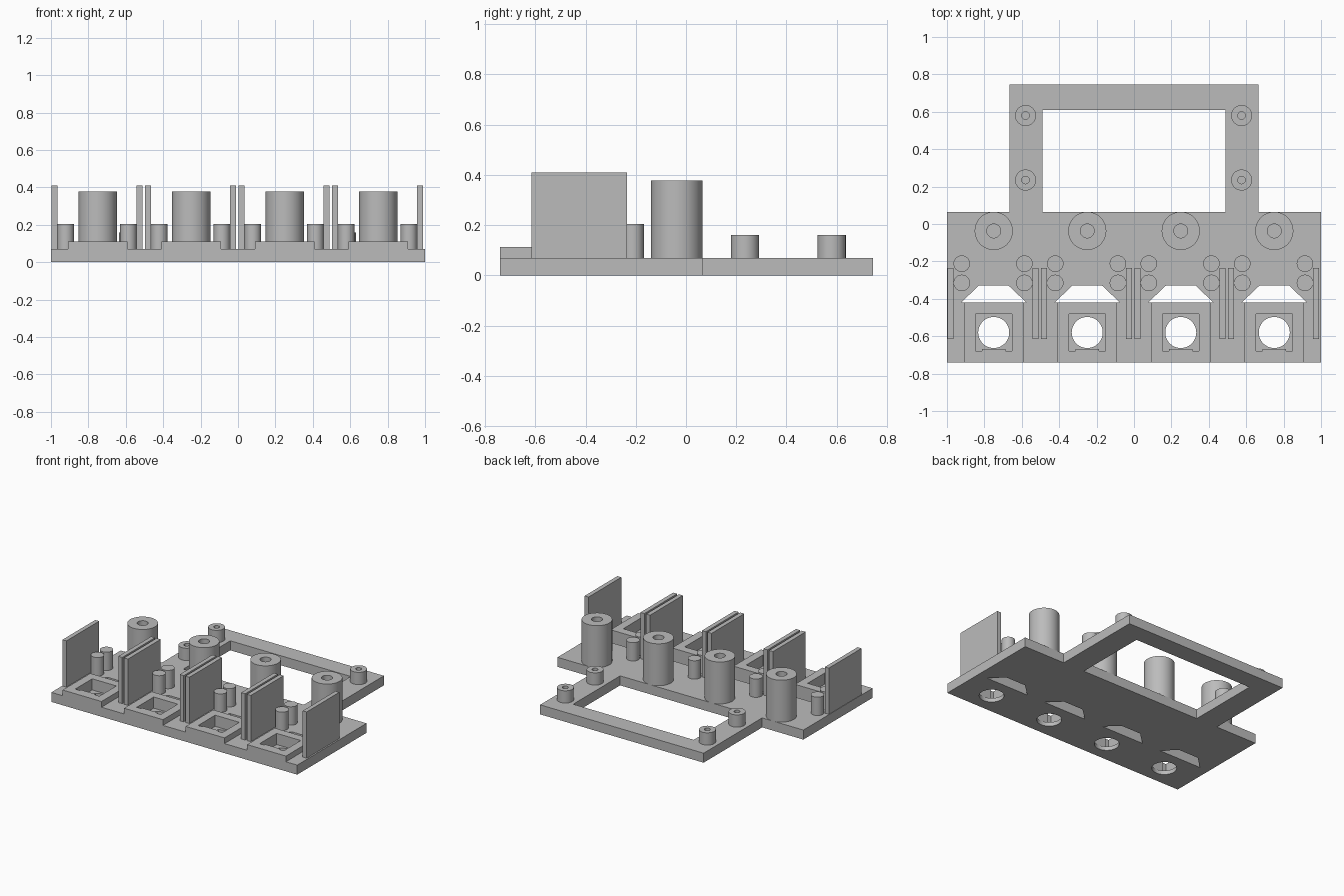
import bpy, bmesh, math

if "Cube" in bpy.data.objects:
    bpy.data.objects.remove(bpy.data.objects["Cube"])

grey = bpy.data.materials.new("mid_grey")
grey.use_nodes = True
colour = (0.5, 0.5, 0.5, 1)
grey.diffuse_color = colour
grey.node_tree.nodes["Principled BSDF"].inputs["Base Color"].default_value = colour

BASE = 0.07
CENTRES = [-0.75, -0.25, 0.25, 0.75]


def finish(name, bm):
    bmesh.ops.recalc_face_normals(bm, faces=bm.faces)
    mesh = bpy.data.meshes.new(name)
    bm.to_mesh(mesh)
    bm.free()
    mesh.materials.append(grey)
    ob = bpy.data.objects.new(name, mesh)
    bpy.context.collection.objects.link(ob)
    return ob


def prism(name, points, z0, z1):
    bm = bmesh.new()
    face = bm.faces.new([bm.verts.new((x, y, z0)) for x, y in points])
    new = bmesh.ops.extrude_face_region(bm, geom=[face])["geom"]
    for v in new:
        if isinstance(v, bmesh.types.BMVert):
            v.co.z = z1
    return finish(name, bm)


def box(name, x0, x1, y0, y1, z0, z1):
    return prism(name, [(x0, y0), (x1, y0), (x1, y1), (x0, y1)], z0, z1)


def post(name, x, y, radius, top, bore=0, bottom=BASE, sides=48):
    """Turned post, with a blind bore from the top if bore > 0."""
    profile = [(radius, bottom), (radius, top)]
    if bore:
        profile += [(bore, top), (bore, BASE + 0.002)]
    bm = bmesh.new()
    rings = []
    for r, z in profile:
        rings.append([bm.verts.new((x + r * math.cos(math.tau * i / sides),
                                    y + r * math.sin(math.tau * i / sides), z))
                      for i in range(sides)])
    for a, b in zip(rings, rings[1:]):
        for i in range(sides):
            j = (i + 1) % sides
            bm.faces.new((a[i], a[j], b[j], b[i]))
    bm.faces.new(rings[0])
    bm.faces.new(rings[-1])
    ob = finish(name, bm)
    smooth(ob)
    return ob


def smooth(ob):
    bpy.ops.object.select_all(action="DESELECT")
    ob.select_set(True)
    bpy.context.view_layer.objects.active = ob
    bpy.ops.object.shade_smooth_by_angle(angle=math.radians(30))


def cut(target, cutter):
    mod = target.modifiers.new("cut", "BOOLEAN")
    mod.operation = "DIFFERENCE"
    mod.solver = "EXACT"
    mod.object = cutter
    bpy.context.view_layer.objects.active = target
    bpy.ops.object.modifier_apply(modifier=mod.name)


def discard(ob):
    bpy.data.objects.remove(ob)


# Base plate with the rear frame
plate = prism("base_plate", [(-1, -0.74), (1, -0.74), (1, 0.065), (0.665, 0.065),
                             (0.665, 0.745), (-0.665, 0.745), (-0.665, 0.065),
                             (-1, 0.065)], 0, BASE)
window = box("window_cutter", -0.49, 0.49, 0.065, 0.61, -1, 1)
cut(plate, window)
discard(window)

for n, c in enumerate(CENTRES, 1):
    # Raised socket block with square pocket, round hole and slot behind it
    block = box(f"socket_block_{n}", c - 0.158, c + 0.158, -0.74, -0.42, BASE, 0.112)
    pocket = box("pocket_cutter", c - 0.098, c + 0.098, -0.668, -0.482, 0.03, 1)
    relief = [box("relief_cutter", c + s * 0.08 - 0.018, c + s * 0.08 + 0.018,
                  -0.68, -0.6, 0.03, 1) for s in (-1, 1)]
    for cutter in [pocket] + relief:
        cut(plate, cutter)
        cut(block, cutter)
        discard(cutter)
    hole = post("hole_cutter", c, -0.58, 0.083, 0.06, bottom=-0.1)
    slot = prism("slot_cutter", [(c - 0.175, -0.42), (c + 0.175, -0.42),
                                 (c + 0.08, -0.33), (c - 0.08, -0.33)], -1, 1)
    for cutter in (hole, slot):
        cut(plate, cutter)
        discard(cutter)

    # Side walls
    for side, x in (("right", c - 0.247), ("left", c + 0.207)):
        box(f"{side}_wall_{n}", x, x + 0.032, -0.615, -0.235, BASE, 0.41)

    # Pairs of solid pegs
    for side, x in (("right", c - 0.171), ("left", c + 0.164)):
        for row, y in (("front", -0.315), ("rear", -0.212)):
            post(f"{side}_{row}_peg_{n}", x, y, 0.044, 0.205)

    # Tall bored post
    post(f"tall_post_{n}", c, -0.037, 0.102, 0.378, bore=0.037)

# Short screw bosses on the rear frame
for side, x in (("right", -0.58), ("left", 0.575)):
    for row, y in (("front", 0.235), ("rear", 0.58)):
        post(f"{side}_{row}_boss", x, y, 0.056, 0.16, bore=0.02)

smooth(plate)
